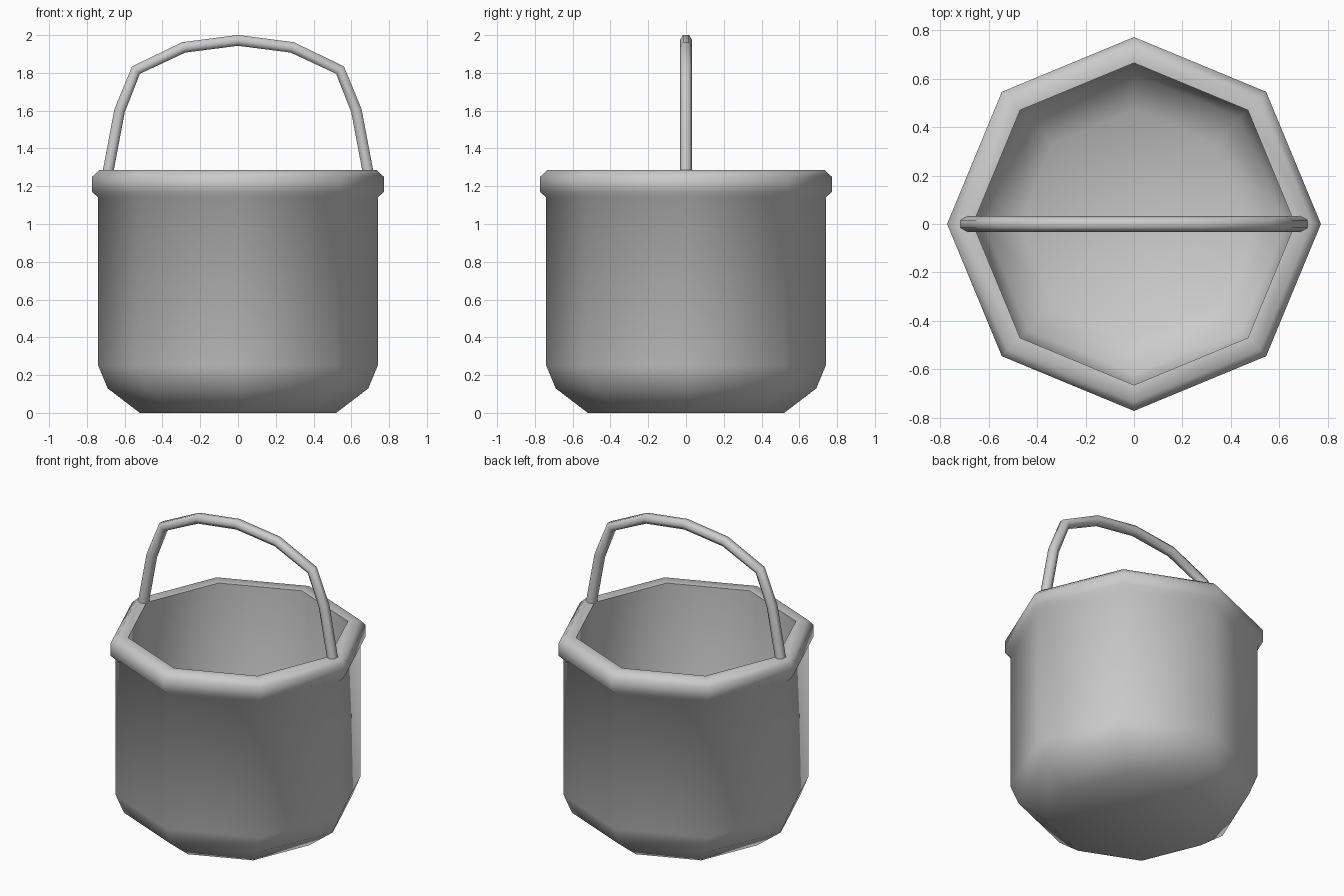
import bpy, math

if "Cube" in bpy.data.objects:
    bpy.data.objects.remove(bpy.data.objects["Cube"])

SIDES = 8


def lathe(name, profile):
    """Revolve an (r, z) profile; r = 0 points become single poles."""
    verts, faces, rings = [], [], []
    for r, z in profile:
        count = SIDES if r > 0 else 1
        rings.append([len(verts) + i for i in range(count)])
        for i in range(count):
            a = 2 * math.pi * i / SIDES
            verts.append((r * math.cos(a), r * math.sin(a), z))
    for low, high in zip(rings, rings[1:]):
        for i in range(SIDES):
            j = (i + 1) % SIDES
            if len(low) == 1:
                faces.append((low[0], high[j], high[i]))
            elif len(high) == 1:
                faces.append((low[i], low[j], high[0]))
            else:
                faces.append((low[i], low[j], high[j], high[i]))
    mesh = bpy.data.meshes.new(name)
    mesh.from_pydata(verts, [], faces)
    obj = bpy.data.objects.new(name, mesh)
    bpy.context.collection.objects.link(obj)
    return obj


def smooth(obj, degrees):
    bpy.ops.object.select_all(action='DESELECT')
    obj.select_set(True)
    bpy.context.view_layer.objects.active = obj
    bpy.ops.object.shade_smooth_by_angle(angle=math.radians(degrees))


# Bucket: base, chamfered wall, rolled rim and deep interior following the outside
bucket = lathe("bucket", [
    (0, 0), (0.52, 0), (0.69, 0.13), (0.74, 0.25), (0.74, 1.14),
    (0.772, 1.17), (0.772, 1.25), (0.735, 1.285), (0.665, 1.28),
    (0.665, 0.27), (0.62, 0.17), (0.47, 0.07), (0, 0.07)])
smooth(bucket, 60)

# Handle: arched tube, half path mirrored
half = [(0.693, 1.25), (0.627, 1.60), (0.54, 1.815), (0.287, 1.935)]
path = [(-x, z) for x, z in half] + [(0, 1.972)] + half[::-1]
curve = bpy.data.curves.new("handle", 'CURVE')
curve.dimensions = '3D'
curve.bevel_depth = 0.033
curve.bevel_resolution = 1
curve.use_fill_caps = True
spline = curve.splines.new('POLY')
spline.points.add(len(path) - 1)
for point, (x, z) in zip(spline.points, path):
    point.co = (x, 0, z, 1)
handle = bpy.data.objects.new("handle", curve)
bpy.context.collection.objects.link(handle)
bpy.ops.object.select_all(action='DESELECT')
handle.select_set(True)
bpy.context.view_layer.objects.active = handle
bpy.ops.object.convert(target='MESH')
smooth(bpy.context.view_layer.objects.active, 65)
